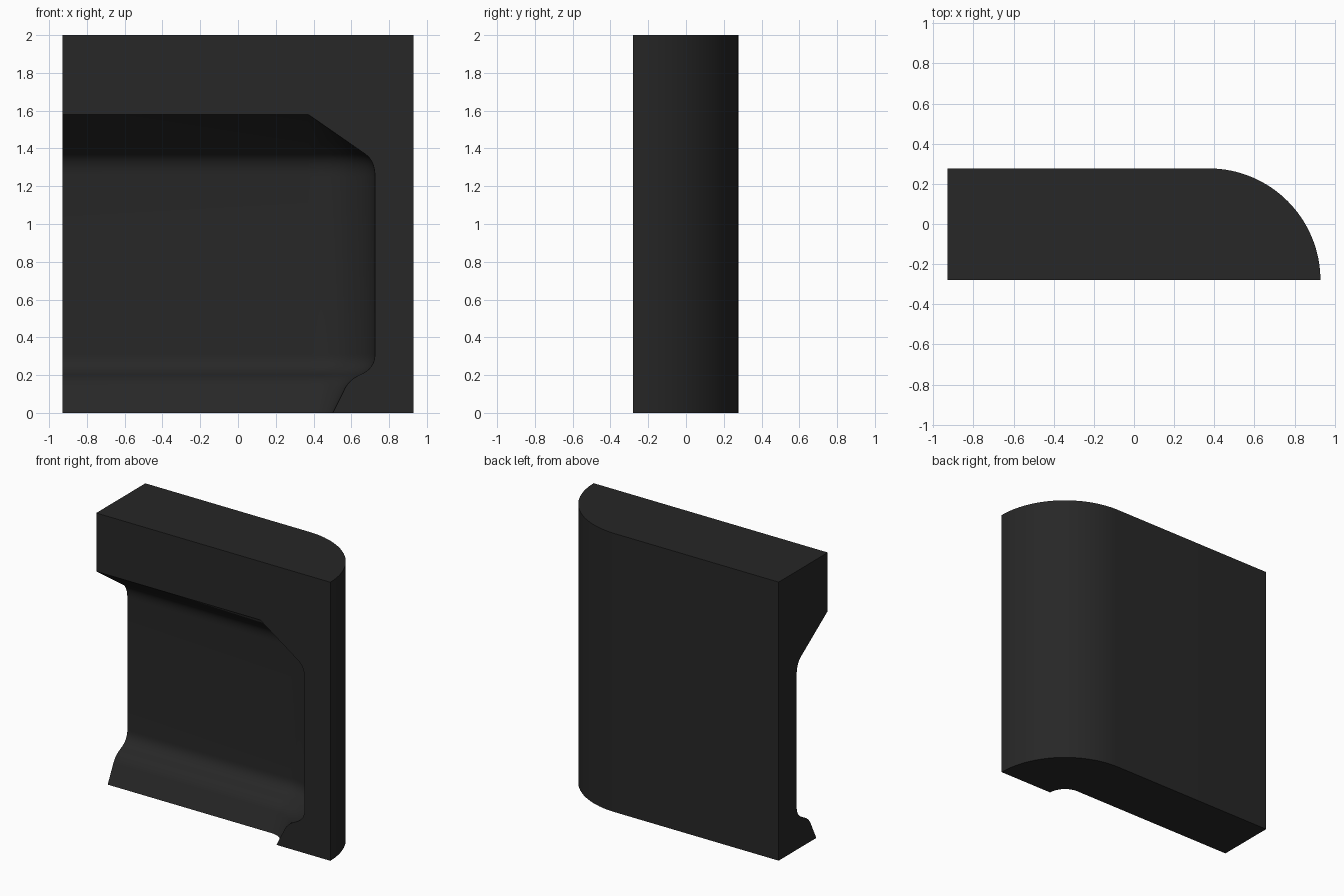
import bpy, bmesh
from math import sin, cos, pi, radians

if "Cube" in bpy.data.objects:
    bpy.data.objects.remove(bpy.data.objects["Cube"])

LEFT, PIVOT, FRONT, DEPTH, HEIGHT = -0.93, 0.372, -0.28, 0.557, 2.0
STEPS = 32


def bezier(a, b, c, n=8):
    """Rounded corner from a to c, pulled towards b."""
    return [tuple((1 - t) ** 2 * a[i] + 2 * t * (1 - t) * b[i] + t * t * c[i] for i in (0, 1))
            for t in (k / n for k in range(n + 1))]


# Wall cross-section: distance behind the front plane, height
section = [(0, HEIGHT), (0, 1.58)]
section += bezier((0.302, 1.37), (0.353, 1.335), (0.353, 1.25))      # under the top ledge
section += bezier((0.353, 0.31), (0.353, 0.235), (0.275, 0.202))     # foot of the recess
section += bezier((0.275, 0.202), (0.212, 0.175), (0.187, 0.115))[1:]  # rounded lip
section += [(0.13, 0), (DEPTH, 0), (DEPTH, HEIGHT)]

# Sweep: straight run, then a quarter turn about the front pivot
bm = bmesh.new()
rings = [[bm.verts.new((LEFT, FRONT + d, z)) for d, z in section]]
for k in range(STEPS + 1):
    a = pi / 2 * k / STEPS
    rings.append([bm.verts.new((PIVOT + d * sin(a), FRONT + d * cos(a), z)) for d, z in section])
n = len(section)
for r0, r1 in zip(rings, rings[1:]):
    for i in range(n):
        j = (i + 1) % n
        if r0 is not rings[0] and section[i][0] == 0 and section[j][0] == 0:
            continue  # this edge lies on the pivot axis
        bm.faces.new((r0[i], r0[j], r1[j], r1[i]))
bm.faces.new(rings[0])
bm.faces.new(rings[-1])
bmesh.ops.remove_doubles(bm, verts=bm.verts[:], dist=1e-5)
bmesh.ops.recalc_face_normals(bm, faces=bm.faces[:])

mesh = bpy.data.meshes.new("corner_moulding")
bm.to_mesh(mesh)
bm.free()
obj = bpy.data.objects.new("corner_moulding", mesh)
bpy.context.collection.objects.link(obj)

# Dark grey finish
mat = bpy.data.materials.new("dark_grey")
mat.diffuse_color = (0.02, 0.02, 0.02, 1)
mat.use_nodes = True
mat.node_tree.nodes["Principled BSDF"].inputs["Base Color"].default_value = mat.diffuse_color
mesh.materials.append(mat)

bpy.context.view_layer.objects.active = obj
obj.select_set(True)
bpy.ops.object.shade_smooth_by_angle(angle=radians(25))
